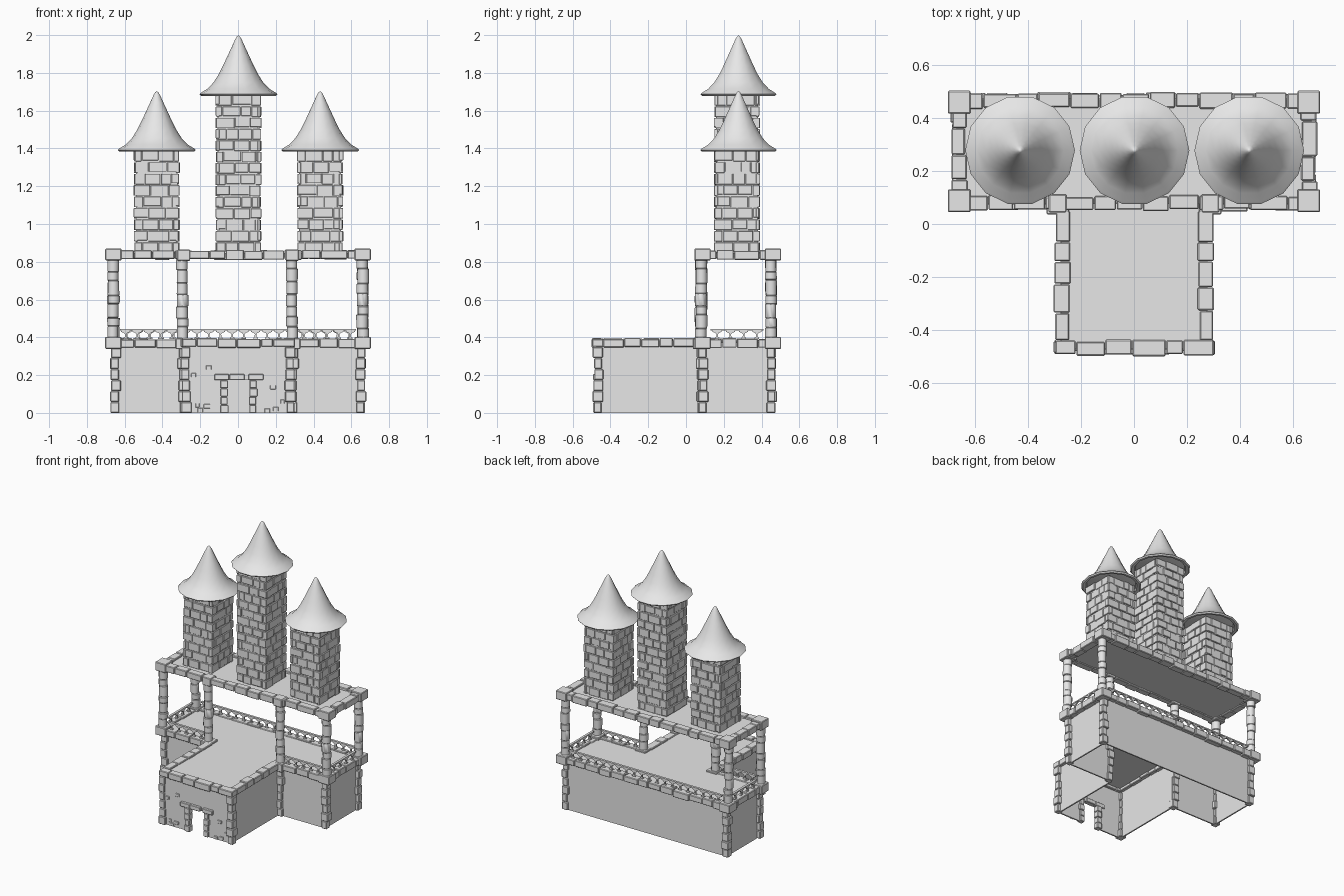
import bpy, bmesh, math, random
from mathutils import Matrix, Vector

random.seed(4)
if "Cube" in bpy.data.objects:
    bpy.data.objects.remove(bpy.data.objects["Cube"])

stone = bpy.data.materials.new("grey stone")
stone.use_nodes = True
grey = (0.8, 0.8, 0.8, 1)
stone.diffuse_color = grey
stone.node_tree.nodes["Principled BSDF"].inputs["Base Color"].default_value = grey


def jit(a):
    return random.uniform(-a, a)


def box(bm, lo, hi):
    lo, hi = Vector(lo), Vector(hi)
    m = Matrix.Translation((lo + hi) / 2) @ Matrix.Diagonal((*(hi - lo), 1))
    bmesh.ops.create_cube(bm, size=1, matrix=m)


def finish(bm, name, bevel=0.0, smooth=False):
    bmesh.ops.recalc_face_normals(bm, faces=bm.faces)
    mesh = bpy.data.meshes.new(name)
    bm.to_mesh(mesh)
    bm.free()
    mesh.materials.append(stone)
    ob = bpy.data.objects.new(name, mesh)
    bpy.context.collection.objects.link(ob)
    if bevel:
        mod = ob.modifiers.new("worn edges", "BEVEL")
        mod.width, mod.segments = bevel, 1
    if smooth:
        bpy.ops.object.select_all(action="DESELECT")
        ob.select_set(True)
        bpy.context.view_layer.objects.active = ob
        bpy.ops.object.shade_smooth_by_angle(angle=math.radians(40))
    return ob


def stone_run(bm, a, b, width, z0, z1):
    """Row of uneven blocks along an axis-aligned line."""
    a, b = Vector(a), Vector(b)
    axis = 0 if abs(b.x - a.x) > abs(b.y - a.y) else 1
    n = max(2, round((b - a).length / 0.105))
    cuts = [0] + [(i + jit(0.22)) / n for i in range(1, n)] + [1]
    for s, t in zip(cuts, cuts[1:]):
        p, q = a.lerp(b, s), a.lerp(b, t)
        lo, hi = [min(p.x, q.x), min(p.y, q.y)], [max(p.x, q.x), max(p.y, q.y)]
        lo[axis] += 0.0015
        hi[axis] -= 0.0015
        c = lo[1 - axis] + jit(0.004)
        w = width / 2 + jit(0.003)
        lo[1 - axis], hi[1 - axis] = c - w, c + w
        box(bm, (*lo, z0 + jit(0.004)), (*hi, z1 + jit(0.004)))


def block(bm, x, y, r, z0, z1):
    box(bm, (x - r, y - r, z0), (x + r, y + r, z1))


XS, YF, YB = 0.66, 0.08, 0.465      # hall side, front and back lines
XR, YR = 0.272, -0.468              # front room side and front lines

# Thin outer walls, open underneath
bm = bmesh.new()
t = 0.005
box(bm, (-0.64, 0.455 - t, 0), (0.64, 0.455 + t, 0.38))
for s in (-1, 1):
    box(bm, (s * 0.645 - t, 0.085, 0), (s * 0.645 + t, 0.455, 0.38))
    xa, xb = sorted((s * XR, s * 0.645))
    box(bm, (xa, 0.085 - t, 0), (xb, 0.085 + t, 0.38))
    box(bm, (s * XR - t, YR, 0), (s * XR + t, 0.085, 0.38))
    # Front wall on each side of the doorway
    xa, xb = sorted((s * 0.06, s * XR))
    box(bm, (xa, YR - t, 0), (xb, YR + t, 0.38))
box(bm, (-0.06, YR - t, 0.175), (0.06, YR + t, 0.38))
finish(bm, "outer_walls")

# Floors
for name, lo, hi in (
        ("hall_deck", (-0.66, 0.08, 0.37), (0.66, 0.465, 0.384)),
        ("room_deck", (-XR, YR, 0.37), (XR, 0.08, 0.384)),
        ("upper_deck", (-0.67, 0.075, 0.822), (0.67, 0.47, 0.846))):
    bm = bmesh.new()
    box(bm, lo, hi)
    finish(bm, name)

# Stacked corner stones
bm = bmesh.new()
for s in (-1, 1):
    for x, y in ((0.65, 0.088), (0.65, 0.453), (0.277, -0.465), (0.29, 0.08)):
        for i in range(6):
            h = 0.35 / 6
            block(bm, s * x + jit(0.005), y + jit(0.004), 0.024 + jit(0.004),
                  i * h, (i + 1) * h - 0.002)
finish(bm, "corner_stones", 0.004)

# Lower and upper edge stones
bm = bmesh.new()
for z in (0.345, 0.813):
    top = z + 0.047
    stone_run(bm, (-XS, YB), (XS, YB), 0.056, z, top)
    for s in (-1, 1):
        stone_run(bm, (s * XS, YF), (s * XS, YB), 0.054, z, top)
        for y in (YF + 0.008, YB - 0.005):
            block(bm, s * XS, y, 0.043, z - 0.006, top + 0.01)
        block(bm, s * 0.288, 0.078, 0.034 if z > 0.5 else 0.042, z - 0.008, top + 0.004)
    if z > 0.5:
        stone_run(bm, (-XS, YF), (XS, YF), 0.05, z, top)
for s in (-1, 1):
    stone_run(bm, (s * XR, YR + 0.028), (s * XR, 0.05), 0.056, 0.347, 0.394)
    stone_run(bm, (s * 0.32, YF), (s * XS, YF), 0.054, 0.345, 0.392)
stone_run(bm, (-0.298, YR), (0.302, YR), 0.056, 0.347, 0.394)
finish(bm, "edge_stones", 0.004)

# Columns of round drums
bm = bmesh.new()
for x, y in ((-XS, YF), (-0.295, YF), (0.285, YF), (XS, YF), (-XS, 0.45), (XS, 0.45)):
    n, z0, z1 = 7, 0.39, 0.815
    cuts = [0] + [i + jit(0.2) for i in range(1, n)] + [n]
    for a, b in zip(cuts, cuts[1:]):
        h = (b - a) / n * (z1 - z0)
        r = 0.03 + jit(0.002)
        m = Matrix.Translation((x + jit(0.003), y + jit(0.003), z0 + a / n * (z1 - z0) + h / 2))
        bmesh.ops.create_cone(bm, cap_ends=True, segments=12, radius1=r,
                              radius2=r + jit(0.002), depth=h, matrix=m)
finish(bm, "columns", 0.003, smooth=True)

# Railings with bracketed balusters
HALF = [(0.012, 0), (0.012, 0.006), (0.005, 0.01), (0.004, 0.024),
        (0.009, 0.031), (0.024, 0.037), (0.024, 0.043)]
OUTLINE = HALF + [(-u, v) for u, v in reversed(HALF)]


def railing(bm, a, b, count):
    a, b = Vector((*a, 0.392)), Vector((*b, 0.392))
    d = (b - a).normalized()
    side = Vector((-d.y, d.x, 0)) * 0.006
    for i in range(count):
        c = a.lerp(b, (i + 0.5) / count)
        vs = [bm.verts.new(c + d * u + Vector((0, 0, v)) - side) for u, v in OUTLINE]
        face = bm.faces.new(vs)
        ext = bmesh.ops.extrude_face_region(bm, geom=[face])["geom"]
        moved = [g for g in ext if isinstance(g, bmesh.types.BMVert)]
        bmesh.ops.translate(bm, verts=moved, vec=side * 2)
    w = Vector((abs(side.x), abs(side.y), 0)) * 1.4
    lo = Vector(map(min, a, b)) - w
    hi = Vector(map(max, a, b)) + w
    box(bm, lo + Vector((0, 0, 0.043)), hi + Vector((0, 0, 0.052)))


bm = bmesh.new()
railing(bm, (-0.62, YB), (0.62, YB), 20)
for s in (-1, 1):
    railing(bm, (s * XS, 0.13), (s * XS, 0.41), 4)
    railing(bm, (s * 0.32, YF), (s * 0.625, YF), 5)
finish(bm, "railings")


# Square brick towers
def tower(name, x, z0, z1):
    bm = bmesh.new()
    y, core, edge = 0.27, 0.111, 0.118
    box(bm, (x - core, y - core, z0), (x + core, y + core, z1))
    rows = round((z1 - z0) / 0.058)
    h = (z1 - z0) / rows
    for k in range(4):
        rot = Matrix.Translation((x, y, 0)) @ Matrix.Rotation(k * math.pi / 2, 4, "Z")
        start = len(bm.verts)
        for r in range(rows):
            inner = (0.36, 0.74) if (r + k) % 2 else (0.2, 0.55, 0.84)
            cuts = [-0.01 + jit(0.015)] + [c + jit(0.06) for c in inner] + [1.01 + jit(0.015)]
            for a, b in zip(cuts, cuts[1:]):
                out = edge + jit(0.005)
                za = z0 + r * h + random.choice((0.002, 0.002, 0.008))
                box(bm, ((2 * a - 1) * edge + 0.002, -out, za),
                    ((2 * b - 1) * edge - 0.002, -core + 0.01, z0 + (r + 1) * h - 0.003))
        bm.verts.ensure_lookup_table()
        bmesh.ops.transform(bm, matrix=rot, verts=bm.verts[start:])
    finish(bm, name, 0.002)


# Flared conical roofs with a lipped underside
ROOF = [(0.11, 0.0), (0.17, 0.012), (0.178, 0.0), (0.198, -0.003), (0.207, 0.006),
        (0.198, 0.014), (0.165, 0.034), (0.132, 0.068), (0.104, 0.112), (0.08, 0.16),
        (0.057, 0.21), (0.036, 0.255), (0.018, 0.295), (0.008, 0.312)]


def roof(name, x, z):
    bm = bmesh.new()
    n = 14
    rings = [[bm.verts.new((x + r * math.cos(math.tau * i / n),
                            0.278 + r * math.sin(math.tau * i / n), z + h))
              for i in range(n)] for r, h in ROOF]
    for p, q in zip(rings, rings[1:]):
        for i in range(n):
            j = (i + 1) % n
            bm.faces.new((p[i], p[j], q[j], q[i]))
    bm.faces.new(rings[0])
    tip = bm.verts.new((x, 0.278, z + 0.317))
    for i in range(n):
        bm.faces.new((rings[-1][i], rings[-1][(i + 1) % n], tip))
    finish(bm, name, smooth=True)


for label, x, top in (("right", -0.43, 1.39), ("middle", 0.002, 1.685), ("left", 0.435, 1.39)):
    tower(label + "_tower", x, 0.845, top)
    roof(label + "_roof", x, top - 0.004)

# Door surround
bm = bmesh.new()
for x in (-0.125, -0.045, 0.055):
    box(bm, (x, YR - 0.024, 0.174), (x + random.choice((0.078, 0.08)), YR + 0.012, 0.205))
for s in (-1, 1):
    for i in range(4):
        block(bm, s * 0.077 + 0.003 + jit(0.003), YR, 0.019 + jit(0.002),
              i * 0.0435, (i + 1) * 0.0435 - 0.002)
finish(bm, "door_surround", 0.003)

# Odd bricks showing through the front wall
bm = bmesh.new()
for x, z, w in ((-0.2, 0.015, 0.03), (-0.165, 0.035, 0.035), (-0.215, 0.04, 0.02),
                (-0.155, 0.24, 0.03), (0.185, 0.135, 0.03), (0.2, 0.02, 0.03),
                (0.155, 0.012, 0.03), (0.235, 0.06, 0.02), (-0.235, 0.2, 0.025)):
    box(bm, (x - w / 2, YR - 0.012, z - 0.011), (x + w / 2, YR + 0.004, z + 0.011))
finish(bm, "loose_bricks", 0.002)
